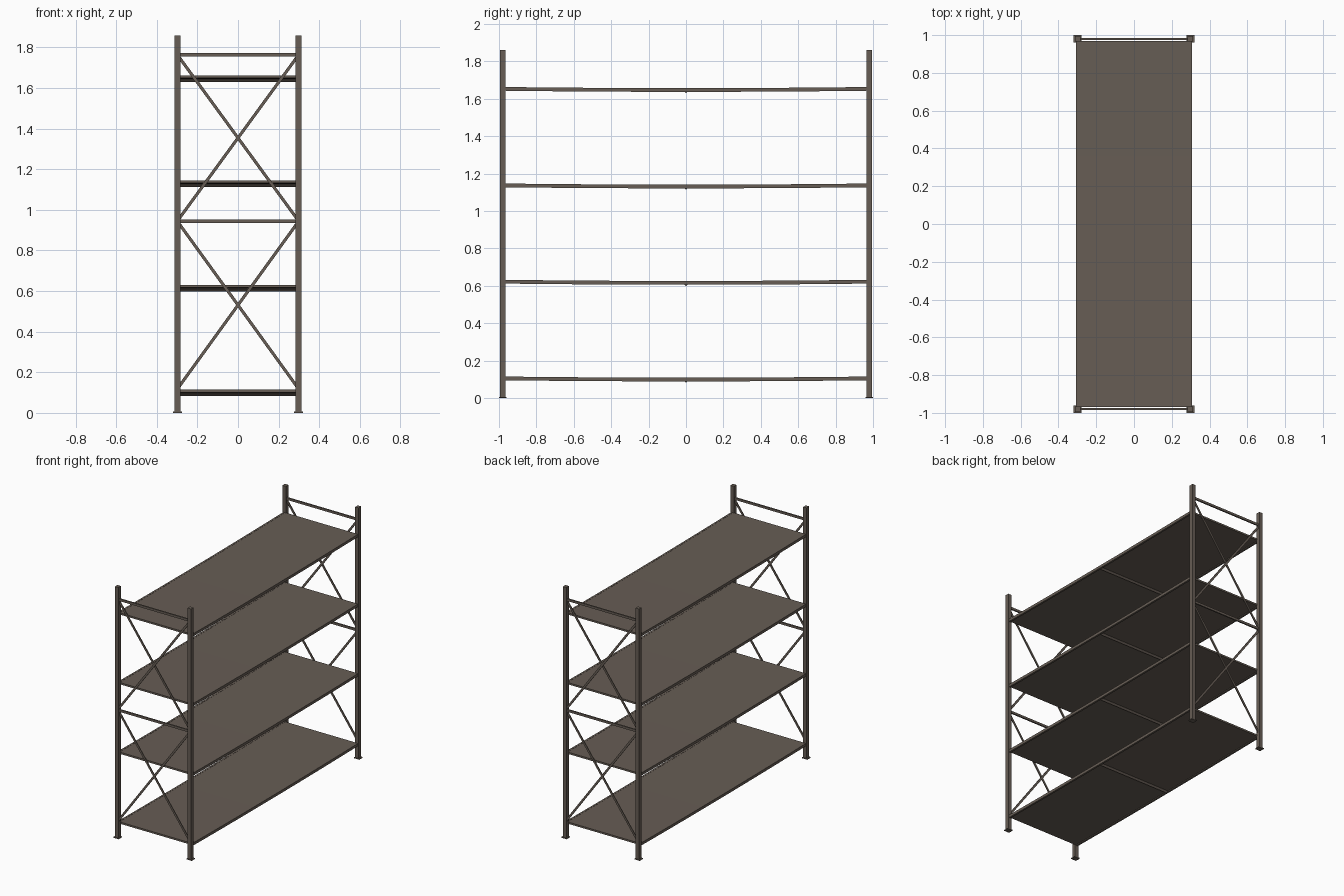
import bpy, bmesh
from mathutils import Vector

if "Cube" in bpy.data.objects:
    bpy.data.objects.remove(bpy.data.objects["Cube"])

steel = bpy.data.materials.new("grey brown steel")
steel.diffuse_color = (0.135, 0.110, 0.090, 1)
steel.use_nodes = True
steel.node_tree.nodes["Principled BSDF"].inputs["Base Color"].default_value = steel.diffuse_color


def finish(name, bm):
    bmesh.ops.recalc_face_normals(bm, faces=bm.faces)
    me = bpy.data.meshes.new(name)
    bm.to_mesh(me)
    bm.free()
    me.materials.append(steel)
    ob = bpy.data.objects.new(name, me)
    bpy.context.collection.objects.link(ob)
    return ob


def box(name, lo, hi, sag=0.0, cuts=0):
    # Axis-aligned box, optionally bowed down along y
    bm = bmesh.new()
    bmesh.ops.create_cube(bm, size=1)
    lo, hi = Vector(lo), Vector(hi)
    for v in bm.verts:
        v.co = Vector([lo[i] + (v.co[i] + 0.5) * (hi[i] - lo[i]) for i in range(3)])
    if cuts:
        edges = [e for e in bm.edges
                 if abs(e.verts[0].co.y - e.verts[1].co.y) > 0.1]
        bmesh.ops.subdivide_edges(bm, edges=edges, cuts=cuts, use_grid_fill=True)
        for v in bm.verts:
            v.co.z -= sag * (1 - (v.co.y / hi.y) ** 2)
    return finish(name, bm)


def strut(name, a, b, w, d):
    # Flat bar between two points in an end frame (constant y)
    a, b = Vector(a), Vector(b)
    along = (b - a).normalized()
    side = along.cross(Vector((0, 1, 0))) * w / 2
    depth = Vector((0, d / 2, 0))
    bm = bmesh.new()
    ring = [side + depth, side - depth, -side - depth, -side + depth]
    start = [bm.verts.new(a + o) for o in ring]
    end = [bm.verts.new(b + o) for o in ring]
    bm.faces.new(start)
    bm.faces.new(end)
    for i in range(4):
        j = (i + 1) % 4
        bm.faces.new((start[i], start[j], end[j], end[i]))
    return finish(name, bm)


PX, PY = 0.298, 0.98

for sy in (-1, 1):
    y = sy * PY
    for sx in (-1, 1):
        # Uprights and foot plates
        x = sx * PX
        box("upright_post", (x - 0.014, y - 0.015, 0), (x + 0.014, y + 0.015, 1.86))
        fx, fy = sx * 0.299, sy * 0.98
        box("foot_plate", (fx - 0.022, fy - 0.02, 0), (fx + 0.022, fy + 0.02, 0.006))
    # Horizontal braces
    for z in (0.945, 1.765):
        strut("end_rail", (-0.29, y, z), (0.29, y, z), 0.017, 0.010)
    # Crossed braces, one just behind the other
    for z0, z1 in ((0.13, 0.932), (0.957, 1.752)):
        strut("cross_brace", (-0.29, y - 0.003, z0), (0.29, y - 0.003, z1), 0.015, 0.006)
        strut("cross_brace", (0.29, y + 0.003, z0), (-0.29, y + 0.003, z1), 0.015, 0.006)

# Shelves
for top in (0.115, 0.632, 1.147, 1.663):
    box("shelf_panel", (-0.296, -0.97, top - 0.014), (0.296, 0.97, top - 0.001), 0.006, 15)
    for sx in (-1, 1):
        x = sx * 0.299
        box("shelf_beam", (x - 0.007, -0.97, top - 0.020), (x + 0.007, 0.97, top), 0.006, 15)
    # Diamond-section support bar under the middle
    r, z = 0.012, top - 0.021
    bm = bmesh.new()
    ring = [(r, 0), (0, r), (-r, 0), (0, -r)]
    ends = [[bm.verts.new((x, a, z + b)) for a, b in ring] for x in (-0.295, 0.295)]
    for e in ends:
        bm.faces.new(e)
    for i in range(4):
        j = (i + 1) % 4
        bm.faces.new((ends[0][i], ends[0][j], ends[1][j], ends[1][i]))
    finish("shelf_support_bar", bm)
